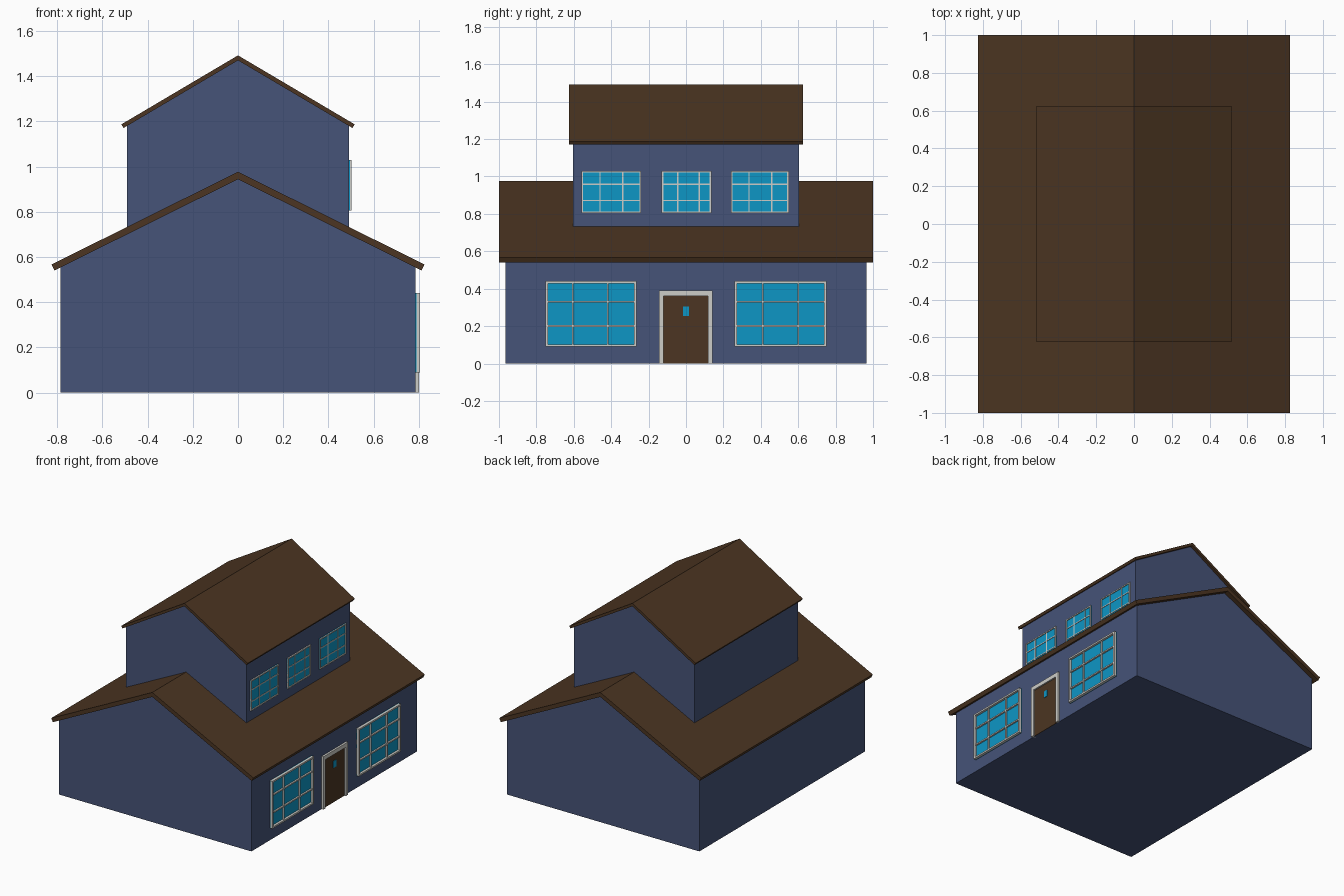
import bpy

cube = bpy.data.objects.get("Cube")
if cube:
    bpy.data.objects.remove(cube, do_unlink=True)


def material(name, r, g, b):
    mat = bpy.data.materials.new(name)
    mat.use_nodes = True
    mat.diffuse_color = (r, g, b, 1)
    mat.node_tree.nodes["Principled BSDF"].inputs["Base Color"].default_value = (r, g, b, 1)
    return mat


WALL = material("slate blue wall", 0.061, 0.087, 0.188)
ROOF = material("dark brown", 0.072, 0.036, 0.016)
GLASS = material("bright blue glass", 0.004, 0.305, 0.56)
TRIM = material("off white trim", 0.61, 0.61, 0.58)


def add_mesh(name, verts, faces, mat):
    mesh = bpy.data.meshes.new(name)
    mesh.from_pydata(verts, [], faces)
    mesh.materials.append(mat)
    obj = bpy.data.objects.new(name, mesh)
    bpy.context.collection.objects.link(obj)
    return obj


def prism(name, profile, half, mat):
    """Extrude a counter-clockwise (x, z) profile along y."""
    n = len(profile)
    verts = [(x, y, z) for y in (-half, half) for x, z in profile]
    faces = [list(range(n)), list(range(2 * n - 1, n - 1, -1))]
    faces += [[i, i + n, (i + 1) % n + n, (i + 1) % n] for i in range(n)]
    return add_mesh(name, verts, faces, mat)


def boxes(name, items, mat):
    """One object made of boxes given as (x range, y range, z range)."""
    verts, faces = [], []
    for xs, ys, zs in items:
        b = len(verts)
        verts += [(x, y, z) for x in xs for y in ys for z in zs]
        faces += [[b + i for i in f] for f in
                  ((0, 1, 3, 2), (4, 6, 7, 5), (0, 4, 5, 1),
                   (2, 3, 7, 6), (0, 2, 6, 4), (1, 5, 7, 3))]
    return add_mesh(name, verts, faces, mat)


def storey(name, wall_x, wall_y, base, ridge, eave_x, eave_z, thick, roof_y):
    """Gabled wall block with an overhanging roof slab."""
    slope = (ridge - eave_z) / eave_x
    under = ridge - thick
    top = under - slope * wall_x
    prism(name + "_walls", [(-wall_x, base), (wall_x, base), (wall_x, top),
                            (0, under), (-wall_x, top)], wall_y, WALL)
    # Eave ends are cut square to the slope
    low_x = eave_x - thick * slope / (1 + slope ** 2)
    low_z = under - slope * low_x
    prism(name + "_roof", [(0, under), (low_x, low_z), (eave_x, eave_z), (0, ridge),
                           (-eave_x, eave_z), (-low_x, low_z)], roof_y, ROOF)


def window(name, x, y0, y1, z0, z1, bars_y, bars_z, width, depth):
    """Glass plate with a raised frame and thin glazing bars."""
    boxes(name + "_glass", [((x - 0.01, x + 0.004), (y0, y1), (z0, z1))], GLASS)
    deep = (x - 0.01, x + depth)
    frame = [(deep, (y0, y0 + width), (z0, z1)), (deep, (y1 - width, y1), (z0, z1)),
             (deep, (y0 + width, y1 - width), (z0, z0 + width)),
             (deep, (y0 + width, y1 - width), (z1 - width, z1))]
    boxes(name + "_frame", frame, TRIM)
    shallow, h = (x - 0.01, x + depth * 0.75), width * 0.4
    bars = [(shallow, (y - h, y + h), (z0 + width, z1 - width)) for y in bars_y]
    bars += [(shallow, (y0 + width, y1 - width), (z - h, z + h)) for z in bars_z]
    boxes(name + "_bars", bars, TRIM)


# Two stacked gabled blocks
storey("lower", 0.785, 0.965, 0, 0.977, 0.825, 0.567, 0.033, 1.0)
storey("upper", 0.492, 0.605, 0.6, 1.492, 0.516, 1.187, 0.022, 0.625)

# Large ground floor windows
for side, y0, y1, bars in (("right", -0.75, -0.265, (-0.605, -0.418)),
                           ("left", 0.26, 0.75, (0.41, 0.6))):
    window("lower_window_" + side, 0.785, y0, y1, 0.09, 0.44, bars, (0.2, 0.33), 0.012, 0.021)

# Row of small upstairs windows
for side, y0, y1, bars in (("right", -0.56, -0.24, (-0.46, -0.338)),
                           ("middle", -0.13, 0.135, (-0.045, 0.07)),
                           ("left", 0.24, 0.55, (0.337, 0.458))):
    window("upper_window_" + side, 0.492, y0, y1, 0.805, 1.03, bars, (0.872, 0.958), 0.009, 0.01)

# Door with surround and peephole pane
boxes("door", [((0.77, 0.789), (-0.12, 0.12), (0, 0.36))], ROOF)
boxes("door_frame", [((0.77, 0.8), (-0.145, -0.12), (0, 0.39)),
                     ((0.77, 0.8), (0.117, 0.142), (0, 0.39)),
                     ((0.77, 0.8), (-0.12, 0.117), (0.36, 0.39))], TRIM)
boxes("door_pane", [((0.785, 0.792), (-0.016, 0.016), (0.255, 0.305))], GLASS)
